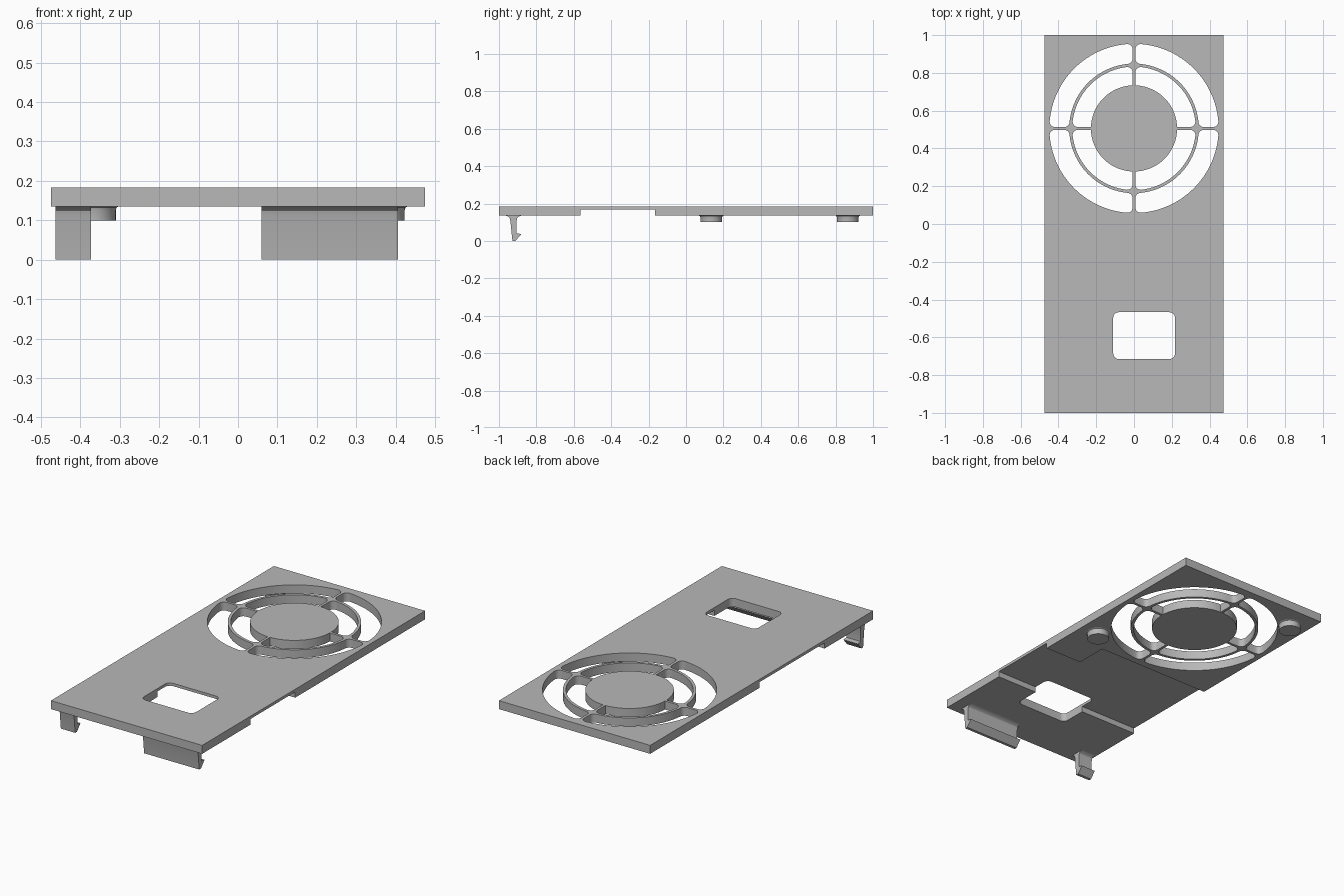
import bpy, bmesh
from math import sin, cos, pi, atan2, sqrt
from mathutils import Vector

if "Cube" in bpy.data.objects:
    bpy.data.objects.remove(bpy.data.objects["Cube"])

HALF_X, BOTTOM, TOP = 0.475, 0.135, 0.183
FAN_Y, SPOKE = 0.506, 0.0075

grey = bpy.data.materials.new("plain grey")
grey.use_nodes = True
grey.diffuse_color = (0.48, 0.48, 0.48, 1)
grey.node_tree.nodes["Principled BSDF"].inputs["Base Color"].default_value = grey.diffuse_color


def finish(name, bm):
    bmesh.ops.recalc_face_normals(bm, faces=bm.faces)
    mesh = bpy.data.meshes.new(name)
    bm.to_mesh(mesh)
    bm.free()
    mesh.materials.append(grey)
    ob = bpy.data.objects.new(name, mesh)
    bpy.context.collection.objects.link(ob)
    return ob


def prism(name, points, lo, hi, along="z"):
    """Extrude a 2D outline from lo to hi along z (xy outline) or x (yz outline)."""
    bm = bmesh.new()
    place = (lambda a, b: (a, b, lo)) if along == "z" else (lambda a, b: (lo, a, b))
    face = bm.faces.new([bm.verts.new(place(a, b)) for a, b in points])
    step = Vector((0, 0, hi - lo)) if along == "z" else Vector((hi - lo, 0, 0))
    new = bmesh.ops.extrude_face_region(bm, geom=[face])["geom"]
    bmesh.ops.translate(bm, vec=step, verts=[v for v in new if isinstance(v, bmesh.types.BMVert)])
    return finish(name, bm)


def arc(cx, cy, r, start, end, n):
    angles = [start + (end - start) * i / n for i in range(n + 1)]
    return [(cx + r * cos(a), cy + r * sin(a)) for a in angles]


def rectangle(x0, x1, y0, y1):
    return [(x0, y0), (x1, y0), (x1, y1), (x0, y1)]


def rounded_rectangle(x0, x1, y0, y1, r):
    corners = [(x1 - r, y1 - r), (x0 + r, y1 - r), (x0 + r, y0 + r), (x1 - r, y0 + r)]
    return [p for i, (x, y) in enumerate(corners)
            for p in arc(x, y, r, i * pi / 2, (i + 1) * pi / 2, 6)]


def vent_slot(outer, inner, r, round_inside):
    """Quarter-ring outline with rounded corners, symmetric about its diagonal."""
    x = SPOKE + r
    y = sqrt((outer - r) ** 2 - x * x)
    a = atan2(y, x)
    half = arc(0, 0, outer, pi / 4, a, 14) + arc(x, y, r, a, pi, 6)[1:]
    if round_inside:
        y = sqrt((inner + r) ** 2 - x * x)
        a = atan2(y, x)
        half += arc(x, y, r, pi, a + pi, 6)
    else:
        a = atan2(sqrt(inner ** 2 - SPOKE ** 2), SPOKE)
        half += arc(0, 0, inner, a, a, 1)[:1]
    half += arc(0, 0, inner, a, pi / 4, 14)[1:]
    return half + [(v, u) for u, v in reversed(half)][1:-1]


# Cover plate and the shapes cut out of it
plate = prism("cover_plate", rectangle(-HALF_X, HALF_X, -1, 1), BOTTOM, TOP)

recess = [(0.5, -0.565), (0.5, -0.165), (0.24, -0.165), (0.24, 0.02), (-0.5, 0.02), (-0.5, -0.565)]
cutters = [
    prism("recess_cutter", recess, 0.1, 0.167),
    prism("window_cutter", rounded_rectangle(-0.11, 0.217, -0.715, -0.467, 0.03), 0.1, 0.22),
]
for outline in (vent_slot(0.448, 0.343, 0.028, True), vent_slot(0.327, 0.228, 0.028, False)):
    for sx in (-1, 1):
        for sy in (-1, 1):
            points = [(sx * x, FAN_Y + sy * y) for x, y in outline]
            cutters.append(prism("vent_cutter", points, 0.1, 0.22))

for cutter in cutters:
    cutter.hide_render = True
    mod = plate.modifiers.new("cut", "BOOLEAN")
    mod.operation = "DIFFERENCE"
    mod.solver = "EXACT"
    mod.object = cutter

# Bake the cuts and drop the cutters
graph = bpy.context.evaluated_depsgraph_get()
baked = bpy.data.meshes.new_from_object(plate.evaluated_get(graph))
plate.modifiers.clear()
plate.data = baked
for cutter in cutters:
    bpy.data.objects.remove(cutter)

# Snap clips: filleted stem with a barbed hook
clip = [(-0.965, 0.14), (-0.965, 0.135), (-0.951, 0.131), (-0.943, 0.123), (-0.939, 0.108),
        (-0.928, 0), (-0.912, 0), (-0.88, 0.037), (-0.906, 0.041), (-0.906, 0.108),
        (-0.902, 0.123), (-0.894, 0.131), (-0.88, 0.135), (-0.88, 0.14)]
parts = [plate,
         prism("narrow_clip", clip, -0.463, -0.373, "x"),
         prism("wide_clip", clip, 0.06, 0.406, "x")]

# Locating pegs: short lathed cylinders with a small flare at the root
peg = [(0, 0.1), (0.058, 0.1), (0.058, 0.126), (0.06, 0.132), (0.065, 0.135), (0.065, 0.14), (0, 0.14)]
for name, x, y in (("left_peg", 0.365, 0.135), ("right_peg", -0.368, 0.865)):
    bm = bmesh.new()
    verts = [bm.verts.new((x + r, y, z)) for r, z in peg]
    edges = [bm.edges.new(pair) for pair in zip(verts, verts[1:])]
    bmesh.ops.spin(bm, geom=verts + edges, cent=(x, y, 0), axis=(0, 0, 1),
                   angle=2 * pi, steps=40, use_merge=True)
    bmesh.ops.remove_doubles(bm, verts=bm.verts, dist=0.0001)
    parts.append(finish(name, bm))

# Smooth the curved walls, keep real edges sharp
bpy.ops.object.select_all(action="DESELECT")
for ob in parts:
    ob.select_set(True)
bpy.context.view_layer.objects.active = plate
bpy.ops.object.shade_smooth_by_angle(angle=pi / 6)
